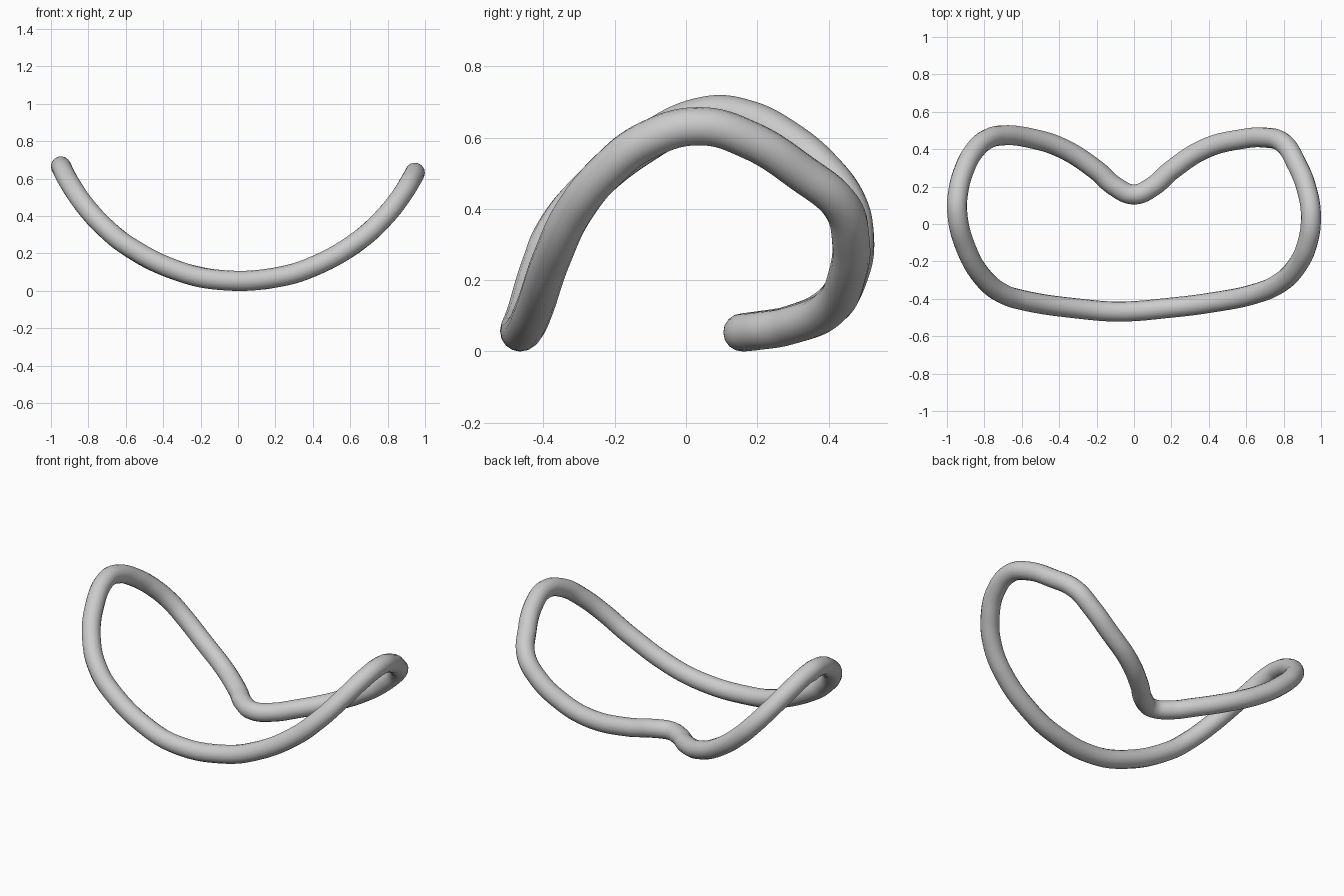
import bpy, math

if "Cube" in bpy.data.objects:
    bpy.data.objects.remove(bpy.data.objects["Cube"])

TUBE = 0.0535          # tube radius
BEND, CX = 1.05, 0.008  # radius and centre of the bowl-like bend seen from the front

# Plan outline of the loop (x, y), starting at the back notch
outline = [
    (0, .158), (.1, .2), (.2, .287), (.38, .403), (.57, .453), (.7, .462),
    (.795, .435), (.87, .32), (.925, .18), (.946, .04), (.925, -.11), (.87, -.225),
    (.78, -.315), (.65, -.372), (.4, -.422), (.2, -.447), (-.08, -.468),
    (-.3, -.452), (-.6, -.406), (-.7, -.373), (-.8, -.295), (-.9, -.125),
    (-.945, .06), (-.94, .17), (-.91, .285), (-.855, .39), (-.785, .453),
    (-.7, .474), (-.55, .458), (-.38, .403), (-.2, .287), (-.1, .2),
]


def height(x):
    return TUBE + BEND - math.sqrt(BEND ** 2 - (x - CX) ** 2)


# Closed smooth tube
data = bpy.data.curves.new("bent_ring", 'CURVE')
data.dimensions = '3D'
data.resolution_u = 10
data.bevel_depth = TUBE
data.bevel_resolution = 6
spline = data.splines.new('BEZIER')
spline.bezier_points.add(len(outline) - 1)
spline.use_cyclic_u = True
for point, (x, y) in zip(spline.bezier_points, outline):
    point.co = (x, y, height(x))
    point.handle_left_type = point.handle_right_type = 'AUTO'

ring = bpy.data.objects.new("bent_ring", data)
bpy.context.collection.objects.link(ring)
bpy.context.view_layer.objects.active = ring
ring.select_set(True)
bpy.ops.object.convert(target='MESH')
bpy.ops.object.shade_smooth()
